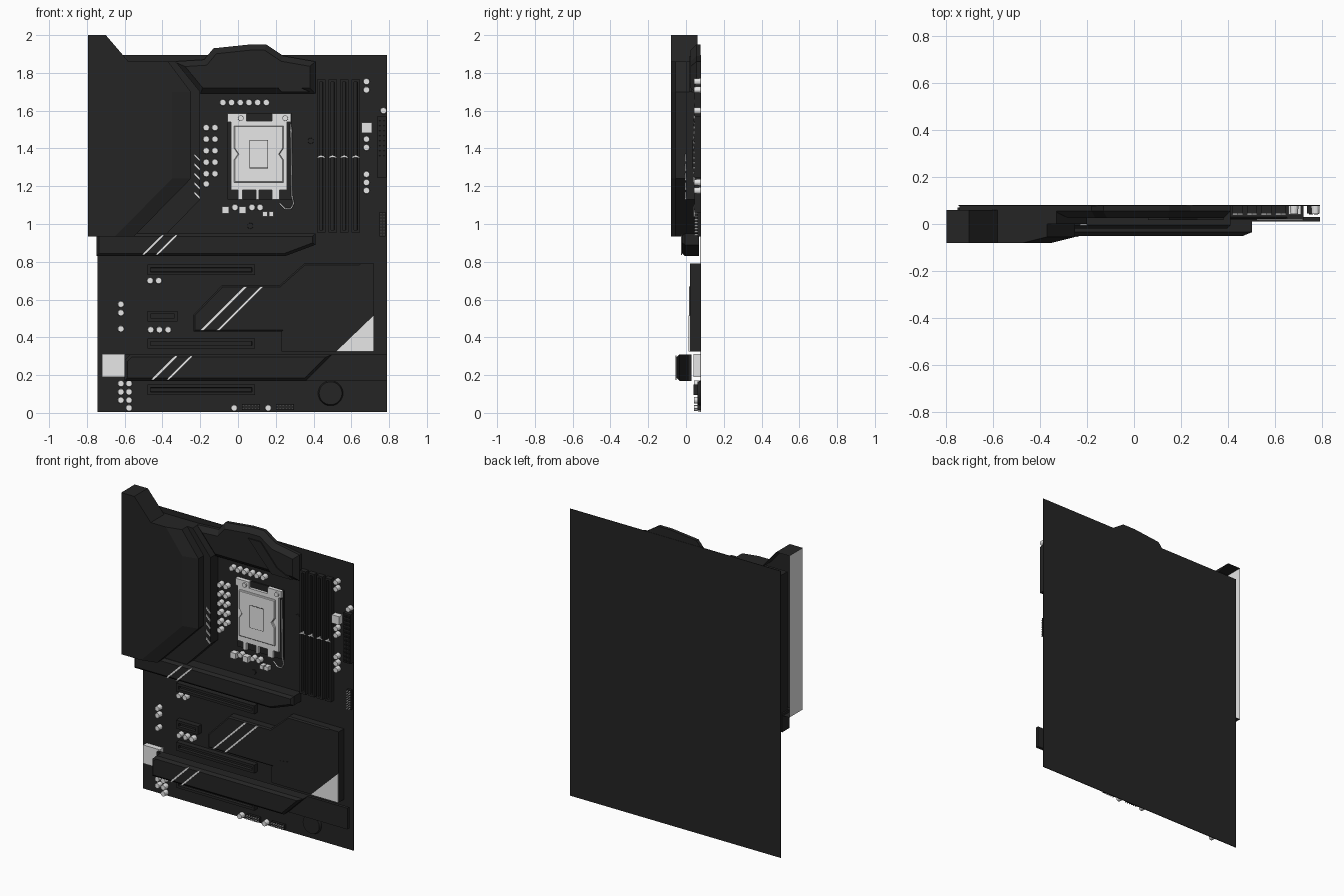
import bpy, bmesh, math
from mathutils import Matrix

cube = bpy.data.objects.get("Cube")
if cube:
    bpy.data.objects.remove(cube)


def material(name, value):
    made = bpy.data.materials.new(name)
    made.use_nodes = True
    color = (value, value, value, 1)
    made.diffuse_color = color
    made.node_tree.nodes["Principled BSDF"].inputs["Base Color"].default_value = color
    return made


DARK = material("matte black", .018)
LIGHT = material("light metal", .8)
BOARD = .078  # depth of the board that parts stand on
THIN = .006   # thickness of painted plates


def finish(name, bm, mat):
    mesh = bpy.data.meshes.new(name)
    bm.to_mesh(mesh)
    bm.free()
    mesh.materials.append(mat)
    made = bpy.data.objects.new(name, mesh)
    bpy.context.collection.objects.link(made)
    return made


def solid(name, outline, front, back=BOARD, mat=DARK, steps=(), closed=True):
    """Extrude an (x, z) outline, then inset and shift its front face by each step."""
    bm = bmesh.new()
    rear = [bm.verts.new((x, back, z)) for x, z in outline]
    fore = [bm.verts.new((x, front, z)) for x, z in outline]
    for i in range(len(outline)):
        bm.faces.new((rear[i - 1], rear[i], fore[i], fore[i - 1]))
    face = bm.faces.new(fore)
    if closed:
        bm.faces.new(rear[::-1])
    bmesh.ops.recalc_face_normals(bm, faces=bm.faces)
    for inset, shift in steps:
        bmesh.ops.inset_region(bm, faces=[face], thickness=inset,
                               use_even_offset=True, use_boundary=True)
        for vert in face.verts:
            vert.co.y += shift
    return finish(name, bm, mat)


def box(name, x, z, width, height, front, back=BOARD, mat=DARK, steps=()):
    outline = [(x, z), (x + width, z), (x + width, z + height), (x, z + height)]
    return solid(name, outline, front, back, mat, steps)


def chamfer(size):
    return [(size, -size)]


def stripe(name, x, z, rise, front, width=.014):
    """Thin plate leaning to the right."""
    outline = [(x, z), (x + width, z), (x + width + rise, z + rise), (x + rise, z + rise)]
    solid(name, outline, front - THIN, front, LIGHT)


def disc(name, x, z, radius, front, mat=LIGHT, sides=16):
    bm = bmesh.new()
    place = Matrix.Translation((x, (BOARD + front) / 2, z)) @ Matrix.Rotation(math.pi / 2, 4, 'X')
    bmesh.ops.create_cone(bm, cap_ends=True, segments=sides, radius1=radius,
                          radius2=radius * .9, depth=BOARD - front, matrix=place)
    finish(name, bm, mat)


def capacitors(x, z, count=1, dx=0, dz=0):
    for i in range(count):
        disc("capacitor", x + i * dx, z + i * dz, radius=.018, front=.042)


def slot(name, x, z, width, height, front):
    """Connector body with a rim around a recessed groove."""
    rim = min(width, height) * .3
    box(name, x, z, width, height, front, steps=[(rim, 0), (.001, .02)])


def header(x, z, columns, rows, pitch=.016):
    box("pin_header", x, z, columns * pitch, rows * pitch, front=.06)
    for i in range(columns):
        for k in range(rows):
            box("header_pin", x + (i + .3) * pitch, z + (k + .3) * pitch,
                THIN, THIN, front=.045, mat=LIGHT)


# Board
board = box("board", -.745, .005, 1.535, 1.89, front=.076, back=.08)

# Rear port cover, open at the back, with a light port plate on its outer side
cover_outline = [(-.795, .935), (-.795, 2), (-.7, 2), (-.58, 1.86), (-.37, 1.86),
                 (-.25, 1.7), (-.25, 1.24), (-.55, .935)]
cover = solid("port_cover", cover_outline, front=-.055, back=.06, closed=False)
cover_face = solid("port_cover_face", cover_outline, front=-.08, back=-.055)
for vert in cover_face.data.vertices:
    if vert.co.y < -.07 and vert.co.x > -.56:
        vert.co.x -= .1
for part in (cover, cover_face):
    part.data.materials.append(LIGHT)
    for face in part.data.polygons:
        if face.center.x < -.79:
            face.material_index = 1

# Power heatsinks beside and above the socket
solid("side_heatsink", [(-.74, .935), (-.74, 1.86), (-.33, 1.86), (-.2, 1.7),
                        (-.2, 1.13), (-.39, .935)], front=0)
for i in range(5):
    z = 1.34 - i * .05
    solid("side_heatsink_slash", [(-.23, z + .03), (-.23, z + .02), (-.2, z - .01), (-.2, z)],
          front=-THIN, back=0, mat=LIGHT)
solid("top_heatsink", [(-.2, 1.69), (-.34, 1.86), (-.18, 1.87), (-.13, 1.93), (.06, 1.95),
                       (.15, 1.95), (.24, 1.89), (.41, 1.86), (.41, 1.69)],
      front=.055, steps=chamfer(.03))
solid("top_heatsink_band", [(.06, 1.89), (.15, 1.89), (.27, 1.75), (.38, 1.7), (.23, 1.7)],
      front=.018, back=.03)

# Upper drive heatsink
solid("upper_drive_heatsink", [(-.75, .83), (.25, .83), (.41, .89), (.41, .95), (-.75, .95)],
      front=-.005, back=.07, steps=chamfer(.015))
for x in (-.51, -.44):
    stripe("upper_drive_stripe", x, .835, rise=.11, front=-.02)

# Middle drive heatsink and chipset cover
solid("middle_drive_heatsink", [(-.235, .43), (.72, .43), (.72, .79), (.35, .79),
                                (.22, .675), (-.085, .675), (-.235, .52)],
      front=.03, steps=chamfer(.008))
for x in (-.2, -.115):
    stripe("middle_drive_stripe", x, .435, rise=.235, front=.022)
solid("chipset_cover", [(.23, .325), (.72, .325), (.72, .79), (.65, .79),
                        (.36, .495), (.29, .485), (.23, .43)], front=.02)
solid("chipset_corner", [(.52, .325), (.718, .325), (.718, .515)],
      front=.02 - THIN, back=.02, mat=LIGHT)

# Lower drive heatsink, floating in front of the board
box("lower_drive_tray", -.6, .17, 1.39, .14, front=.01, back=.03)
solid("lower_drive_heatsink", [(-.6, .17), (.36, .17), (.5, .31), (-.57, .31), (-.6, .28)],
      front=-.035, back=.01, steps=chamfer(.015))
for x in (-.46, -.38):
    stripe("lower_drive_stripe", x, .175, rise=.13, front=-.05)

# Expansion slots, one of them short
for z, width in ((.73, .57), (.485, .16), (.34, .57), (.095, .57)):
    slot("expansion_slot", -.48, z, width, height=.055, front=.04)

# Memory slots with light keys
for i in range(4):
    x = .418 + i * .061
    slot("memory_slot", x, .955, width=.044, height=.81, front=.045)
    solid("memory_key", [(x, 1.352), (x + .044, 1.352), (x + .022, 1.366)],
          front=.045 - THIN, back=.07, mat=LIGHT)

# Processor socket: bed, frame, notched heat spreader and centre mark
cx, cz = .11, 1.37
box("socket_bed", -.055, 1.13, .34, .455, front=.068)
box("socket_frame", -.037, 1.18, .297, .365, front=.05, mat=LIGHT)
half = [(.13, -.15), (.13, -.03), (.11, 0), (.13, .03), (.13, .15)]
spreader = [(cx + side * x, cz + side * z) for side in (1, -1) for x, z in half]
solid("heat_spreader", spreader, front=.04, back=.05, mat=LIGHT, steps=chamfer(.004))
for name, mat, front, size in (("spreader_mark_edge", DARK, .035, 0),
                               ("spreader_mark", LIGHT, .034, .003)):
    box(name, cx - .05 + size, cz - .075 + size, .1 - size * 2, .15 - size * 2,
        front, back=.037, mat=mat)
for x in (-.055, .18):
    box("socket_bracket", x, 1.54, width=.1, height=.045, front=.05, mat=LIGHT)
    disc("bracket_screw", x + .07, 1.56, radius=.016, front=.04)
for x, width in ((0, .025), (.095, .016), (.18, .04)):
    box("socket_tab", x, 1.13, width, height=.06, front=.05, mat=LIGHT)

# Socket lever with a hooked end
curve = bpy.data.curves.new("socket_lever", 'CURVE')
curve.dimensions = '3D'
curve.bevel_depth = .005
curve.bevel_resolution = 1
path = [(.28, 1.53), (.285, 1.15), (.295, 1.11), (.28, 1.08), (.25, 1.08), (.22, 1.11)]
spline = curve.splines.new('POLY')
spline.points.add(len(path) - 1)
for point, (x, z) in zip(spline.points, path):
    point.co = (x, .055, z, 1)
curve.materials.append(LIGHT)
bpy.context.collection.objects.link(bpy.data.objects.new("socket_lever", curve))

# Capacitors around the socket
capacitors(-.08, 1.643, count=6, dx=.046)
capacitors(-.168, 1.212)
for x in (-.168, -.122):
    capacitors(x, 1.51, count=5, dz=-.061)
capacitors(-.016, 1.088)
capacitors(.074, 1.088, count=2, dx=.043)
# Capacitors along the left edge
for z in (1.71, 1.405):
    capacitors(.68, z, count=2, dz=.044)
capacitors(.68, 1.177, count=3, dz=.043)
capacitors(.77, 1.6)
# Capacitors along the right edge and the bottom
capacitors(-.62, .53, count=2, dz=.045)
capacitors(-.62, .445)
capacitors(-.465, .7, count=2, dx=.045)
capacitors(-.462, .44, count=3, dx=.046)
for x in (-.62, -.577):
    capacitors(x, .067, count=3, dz=.044)
capacitors(-.577, .026)
capacitors(-.02, .026, count=2, dx=.18)

# Square chips
for x, z, size in ((-.72, .19, .122), (.655, 1.483, .055), (-.085, 1.055, .038),
                   (.005, 1.055, .038), (.13, 1.04, .026), (.163, 1.04, .026)):
    box("chip", x, z, size, size, front=.04, mat=LIGHT)

# Main power connector with sockets
box("power_connector", .735, 1.245, width=.052, height=.325, front=.045)
for i in range(12):
    for x in (.742, .765):
        slot("power_socket", x, 1.25 + i * .0265, width=.017, height=.018, front=.04)

# Pin headers, battery and mounting screws
header(.02, .015, columns=6, rows=2)
header(.2, .015, columns=6, rows=2)
header(.75, .935, columns=2, rows=8)
disc("battery", .49, .104, radius=.067, front=.06, mat=DARK, sides=32)
for x, z in ((.385, 1.44), (.065, .99)):
    disc("mounting_screw", x, z, radius=.016, front=.07, mat=DARK)
